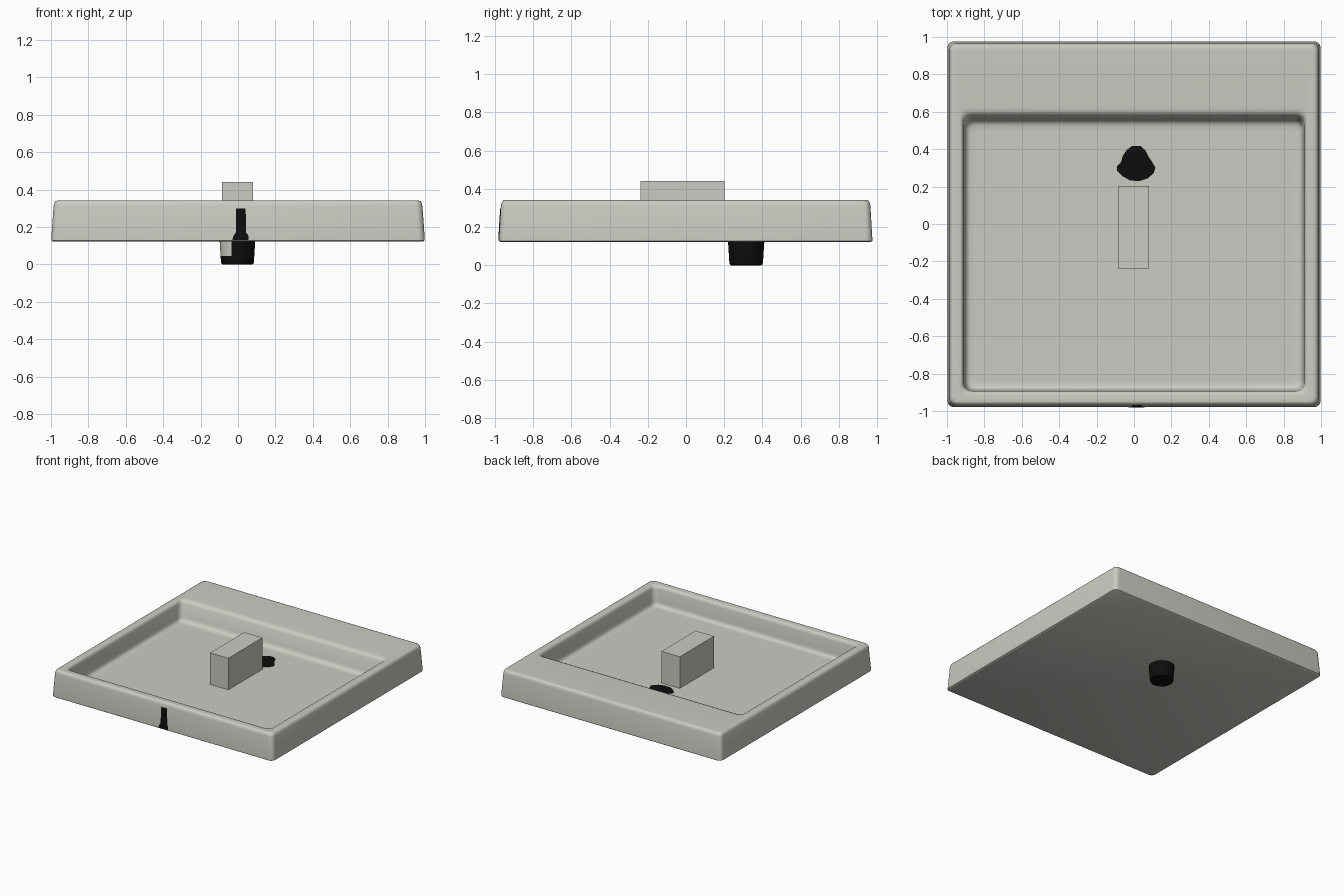
import bpy, bmesh, math
from mathutils import Vector

if "Cube" in bpy.data.objects:
    bpy.data.objects.remove(bpy.data.objects["Cube"])


def material(name, rgb):
    m = bpy.data.materials.new(name)
    m.diffuse_color = (*rgb, 1)
    m.use_nodes = True
    m.node_tree.nodes["Principled BSDF"].inputs["Base Color"].default_value = m.diffuse_color
    return m


CERAMIC = material("pale grey ceramic", (0.60, 0.60, 0.55))
BLACK = material("black", (0.004, 0.004, 0.004))


def finish(bm, name, mats, smooth=True):
    bmesh.ops.recalc_face_normals(bm, faces=bm.faces)
    me = bpy.data.meshes.new(name)
    bm.to_mesh(me)
    bm.free()
    for m in mats:
        me.materials.append(m)
    ob = bpy.data.objects.new(name, me)
    bpy.context.collection.objects.link(ob)
    if smooth:
        bpy.ops.object.select_all(action='DESELECT')
        ob.select_set(True)
        bpy.context.view_layer.objects.active = ob
        bpy.ops.object.shade_smooth_by_angle(angle=math.radians(40))
    return ob


def loft(bm, rings):
    """Bridge closed loops of points and cap both ends."""
    loops = [[bm.verts.new(p) for p in r] for r in rings]
    n = len(loops[0])
    for a, b in zip(loops, loops[1:]):
        for i in range(n):
            j = (i + 1) % n
            bm.faces.new((a[i], a[j], b[j], b[i]))
    bm.faces.new(loops[0])
    bm.faces.new(loops[-1])


def rounded_rect(hx, y0, y1, r, z, seg=6):
    pts = []
    corners = [(hx - r, y1 - r), (-hx + r, y1 - r), (-hx + r, y0 + r), (hx - r, y0 + r)]
    for k, (cx, cy) in enumerate(corners):
        for i in range(seg + 1):
            a = math.pi / 2 * (k + i / seg)
            pts.append((cx + r * math.cos(a), cy + r * math.sin(a), z))
    return pts


FLOOR, RIM = 0.183, 0.341

# basin: tapered outer wall, rim with deep back deck, recessed tray
rings = [rounded_rect(*p) for p in [
    (0.988, -0.970, 0.968, 0.03, 0.122),
    (0.998, -0.979, 0.976, 0.035, 0.128),
    (0.998, -0.979, 0.975, 0.035, 0.145),
    (0.986, -0.969, 0.965, 0.035, 0.312),
    (0.983, -0.966, 0.962, 0.035, 0.326),
    (0.976, -0.960, 0.956, 0.035, 0.337),
    (0.966, -0.953, 0.948, 0.030, RIM),
    (0.955, -0.943, 0.930, 0.030, RIM),
    (0.930, -0.915, 0.625, 0.045, RIM),
    (0.922, -0.906, 0.605, 0.045, RIM - 0.002),
    (0.916, -0.898, 0.588, 0.045, RIM - 0.010),
    (0.912, -0.893, 0.578, 0.045, RIM - 0.026),
    (0.903, -0.887, 0.558, 0.045, FLOOR + 0.035),
    (0.900, -0.884, 0.552, 0.045, FLOOR + 0.018),
    (0.892, -0.877, 0.542, 0.042, FLOOR + 0.006),
    (0.878, -0.865, 0.525, 0.040, FLOOR),
    (0.850, -0.840, 0.495, 0.040, FLOOR),
]]
bm = bmesh.new()
loft(bm, rings)
finish(bm, "basin", [CERAMIC])

# tap block standing in the tray
bm = bmesh.new()
bmesh.ops.create_cube(bm, size=1)
for v in bm.verts:
    v.co = Vector((v.co.x * 0.165 - 0.003, v.co.y * 0.44 - 0.018,
                   0.44 if v.co.z > 0 else 0.182))
finish(bm, "tap_block", [CERAMIC], smooth=False)

# drain pipe below, bare ceramic on its left side
bm = bmesh.new()
N = 36
loft(bm, [[(-0.003 + r * math.cos(2 * math.pi * i / N),
            0.315 + r * math.sin(2 * math.pi * i / N), z) for i in range(N)]
          for r, z in [(0.078, 0.0), (0.085, 0.003), (0.088, 0.012), (0.090, 0.045),
                       (0.095, 0.124), (0.095, 0.15)]])
for f in bm.faces:
    c = f.calc_center_median()
    a = math.degrees(math.atan2(c.y - 0.315, c.x + 0.003)) % 360
    f.material_index = 0 if c.z > 0.05 and 135 < a < 252 else 1
finish(bm, "drain_pipe", [CERAMIC, BLACK])


def plate(name, pts, place):
    """Thin black patch: place(u, v, h) maps the outline onto a surface."""
    bm = bmesh.new()
    loft(bm, [[place(u, v, h) for u, v in pts] for h in (-0.002, 0.003)])
    finish(bm, name, [BLACK], smooth=False)


# drain opening patch on the tray floor
plate("drain_opening",
      [(-0.09, 0.285), (-0.06, 0.255), (-0.02, 0.232), (0.03, 0.23), (0.075, 0.245),
       (0.105, 0.272), (0.115, 0.30), (0.095, 0.335), (0.075, 0.365), (0.06, 0.395),
       (0.035, 0.417), (-0.01, 0.418), (-0.04, 0.395), (-0.06, 0.365), (-0.07, 0.33),
       (-0.09, 0.31)],
      lambda u, v, h: (u, v, FLOOR + h))

# dark overflow mark on the front wall
plate("front_mark",
      [(-0.03, 0.13), (0.055, 0.13), (0.055, 0.155), (0.043, 0.17), (0.041, 0.298),
       (-0.01, 0.298), (-0.012, 0.17), (-0.025, 0.15)],
      lambda u, v, h: (u, -0.979 + max(0, v - 0.145) * 0.06 - h, v))
